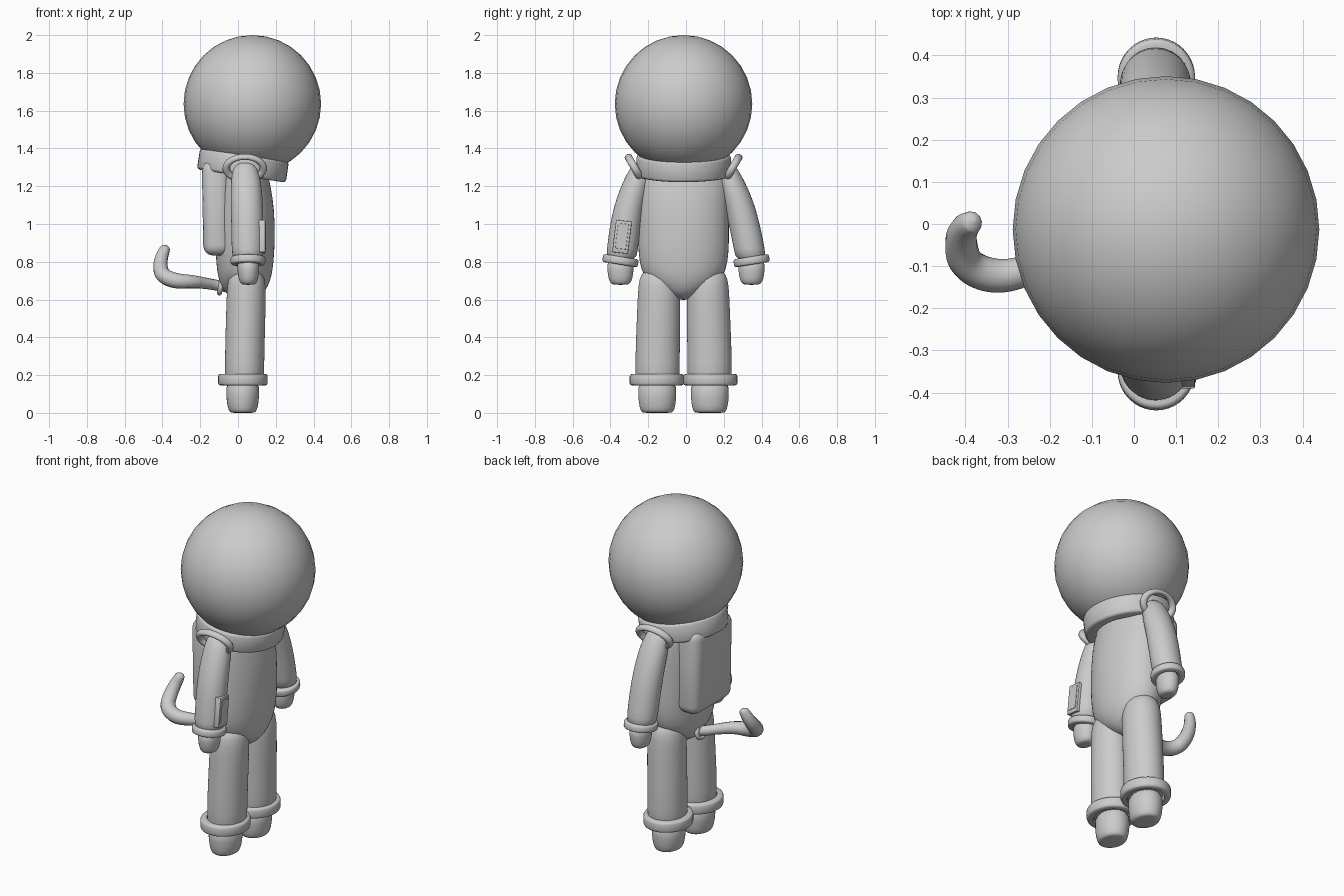
import bpy, bmesh, math
from mathutils import Vector, Matrix

if "Cube" in bpy.data.objects:
    bpy.data.objects.remove(bpy.data.objects["Cube"])

MID = -0.013  # symmetry plane of the body


def finish(name, bm, subsurf=0, angle=50):
    bmesh.ops.recalc_face_normals(bm, faces=bm.faces)
    me = bpy.data.meshes.new(name)
    bm.to_mesh(me)
    bm.free()
    ob = bpy.data.objects.new(name, me)
    bpy.context.collection.objects.link(ob)
    if subsurf:
        m = ob.modifiers.new("smooth", 'SUBSURF')
        m.levels = m.render_levels = subsurf
    bpy.ops.object.select_all(action='DESELECT')
    ob.select_set(True)
    bpy.context.view_layer.objects.active = ob
    bpy.ops.object.shade_smooth_by_angle(angle=math.radians(angle))
    return ob


def skin(bm, loops, closed=False):
    n = len(loops[0])
    pairs = list(zip(loops, loops[1:] + loops[:1])) if closed else list(zip(loops, loops[1:]))
    for a, b in pairs:
        for i in range(n):
            bm.faces.new((a[i], a[(i + 1) % n], b[(i + 1) % n], b[i]))
    if not closed:
        bm.faces.new(loops[0])
        bm.faces.new(loops[-1])


def loft(name, rings, seg=24):
    """Horizontal ellipses (x, y, z, rx, ry) joined into a rounded body."""
    bm = bmesh.new()
    loops = []
    for x, y, z, rx, ry in rings:
        loops.append([bm.verts.new((x + rx * math.cos(2 * math.pi * i / seg),
                                    y + ry * math.sin(2 * math.pi * i / seg), z)) for i in range(seg)])
    skin(bm, loops)
    return finish(name, bm, 1, 80)


def band(name, loc, rx, ry, h, t, rot=(0, 0, 0), bevel=0.012, seg=40):
    """Ring with a bevelled rectangular section."""
    bm = bmesh.new()
    b, k = bevel, h / 2
    prof = [(-t, -k), (-b, -k), (-b * .3, -k + b * .3), (0, -k + b),
            (0, k - b), (-b * .3, k - b * .3), (-b, k), (-t, k)]
    loops = [[bm.verts.new(((rx + d) * math.cos(2 * math.pi * i / seg),
                            (ry + d) * math.sin(2 * math.pi * i / seg), z)) for i in range(seg)]
             for d, z in prof]
    skin(bm, loops, True)
    ob = finish(name, bm, 0, 50)
    ob.location, ob.rotation_euler = loc, rot
    return ob


def rounded_box(name, loc, size, rot, bevel, segs=4):
    bm = bmesh.new()
    bmesh.ops.create_cube(bm, size=1, matrix=Matrix.Diagonal((*size, 1)))
    bmesh.ops.bevel(bm, geom=bm.edges[:], offset=bevel, segments=segs, profile=0.5, affect='EDGES')
    ob = finish(name, bm, 0, 40)
    ob.location, ob.rotation_euler = loc, rot
    return ob


def torus(name, loc, major, minor, rot, scale=(1, 1, 1)):
    bpy.ops.mesh.primitive_torus_add(location=loc, rotation=rot, major_radius=major, minor_radius=minor,
                                     major_segments=32, minor_segments=12)
    ob = bpy.context.object
    ob.name, ob.scale = name, scale
    bpy.ops.object.shade_smooth()
    return ob


# Helmet
bpy.ops.mesh.primitive_uv_sphere_add(segments=32, ring_count=16, radius=0.364, location=(0.076, MID, 1.636))
bpy.context.object.name = "helmet"
bpy.ops.object.shade_smooth()

# Tilted collar
band("collar", (0.026, MID, 1.310), 0.238, 0.25, 0.112, 0.06, (0, math.radians(8.5), 0), 0.015)

# Torso
loft("torso", [(x, MID, z, rx, ry) for x, z, rx, ry in [
    (.035, .598, .03, .025), (.035, .61, .07, .06), (.035, .64, .108, .115), (.035, .69, .134, .185),
    (.036, .75, .149, .228), (.037, .85, .157, .242), (.037, .95, .160, .243), (.035, 1.08, .158, .243),
    (.033, 1.18, .145, .243), (.03, 1.26, .13, .235), (.03, 1.34, .12, .21)]])

# Backpack
rounded_box("backpack", (-0.115, MID, 1.085), (0.145, 0.365, 0.505), (0, math.radians(-1), 0), 0.055)

# Legs, boots, arms, hands and their cuffs
for s, side in ((-1, "right"), (1, "left")):
    def at(d, c=MID):
        return c + s * d

    loft(side + "_leg", [(x, at(d), z, rx, ry) for x, d, z, rx, ry in [
        (.033, .138, .15, .095, .108), (.034, .138, .17, .105, .119), (.036, .137, .35, .105, .118),
        (.042, .131, .55, .105, .115), (.045, .129, .68, .104, .112), (.045, .129, .735, .09, .098),
        (.045, .129, .765, .05, .06)]])
    band(side + "_ankle_ring", (.026, at(.142), .176), .131, .143, .062, .035)
    loft(side + "_boot", [(.025, at(.139), z, rx, ry) for z, rx, ry in [
        (.0, .055, .07), (.003, .07, .085), (.03, .081, .095), (.08, .088, .102), (.19, .092, .106)]])

    loft(side + "_arm", [(x, at(d, c), z, rx, ry) for x, d, c, z, rx, ry in [
        (.035, .215, MID, 1.33, .03, .025), (.036, .222, MID, 1.315, .055, .048),
        (.04, .237, -.012, 1.265, .075, .065), (.044, .262, -.01, 1.19, .083, .077),
        (.047, .295, -.008, 1.09, .086, .081), (.05, .318, -.005, .98, .086, .083),
        (.051, .337, 0, .86, .085, .083), (.052, .345, 0, .80, .082, .08)]])
    band(side + "_wrist_cuff", (.053, at(.347, 0), .806), .092, .095, .042, .03,
         (s * math.radians(9), 0, 0), 0.01)
    loft(side + "_hand", [(.055, at(.347, 0), z, rx, ry) for z, rx, ry in [
        (.678, .025, .03), (.682, .04, .05), (.705, .052, .063), (.75, .058, .07), (.82, .062, .074)]])

    # Flared shoulder ring
    torus(side + "_shoulder_ring", (.036, at(.258), 1.295), 0.098, 0.02,
          (s * math.radians(60), 0, 0), (1, .72, 1))

# Control panel on the forearm
tilt = math.radians(-7)
rounded_box("arm_panel", (.125, -.339, .932), (.04, .084, .172), (tilt, 0, 0), 0.004, 2)
rounded_box("arm_panel_screen", (.1455, -.339, .936), (.004, .058, .135), (tilt, 0, 0), 0.001, 1)

# Tail
cu = bpy.data.curves.new("tail", 'CURVE')
cu.dimensions, cu.bevel_depth, cu.bevel_resolution, cu.use_fill_caps = '3D', 1.0, 4, True
sp = cu.splines.new('NURBS')
pts = [(-.05, .0, .665, .028), (-.11, -.01, .675, .028), (-.18, -.06, .688, .030), (-.25, -.112, .695, .036),
       (-.33, -.128, .697, .041), (-.40, -.10, .725, .041), (-.413, -.045, .775, .039),
       (-.405, -.01, .825, .034), (-.385, .005, .872, .028), (-.380, .007, .884, .017), (-.379, .007, .888, .004)]
sp.points.add(len(pts) - 1)
for p, (x, y, z, r) in zip(sp.points, pts):
    p.co, p.radius = (x, y, z, 1), r
sp.order_u, sp.use_endpoint_u, sp.use_smooth = 3, True, True
bpy.context.collection.objects.link(bpy.data.objects.new("tail", cu))
torus("tail_base_ring", (-.092, -.005, .668), .034, .013, (0, math.radians(-80), 0))
